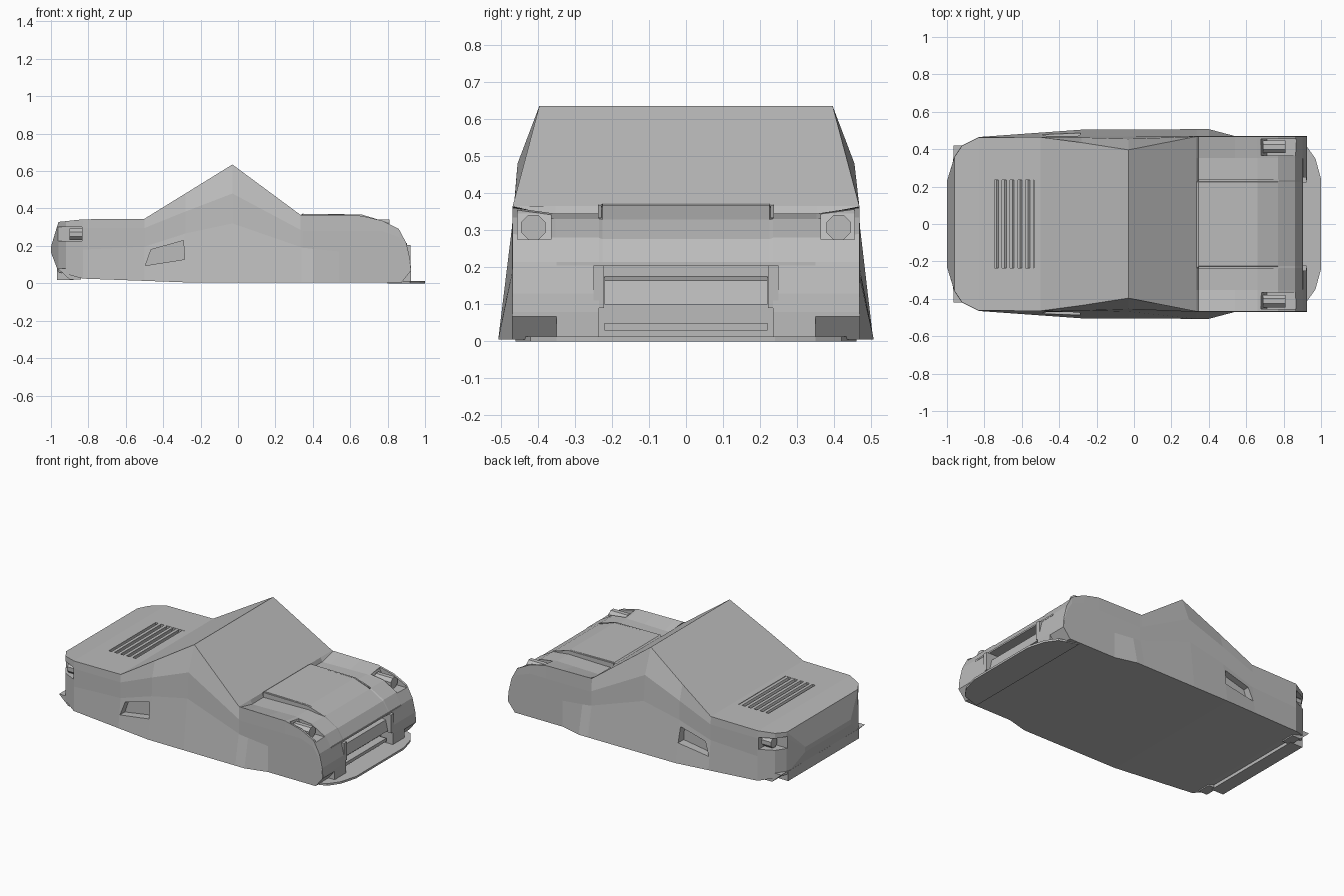
import bpy, bmesh, math
from mathutils import Vector

if "Cube" in bpy.data.objects:
    bpy.data.objects.remove(bpy.data.objects["Cube"])

paint = bpy.data.materials.new("plain grey")
paint.diffuse_color = (0.5, 0.5, 0.5, 1)
paint.use_nodes = True
paint.node_tree.nodes["Principled BSDF"].inputs["Base Color"].default_value = paint.diffuse_color


def make(name, verts, faces):
    me = bpy.data.meshes.new(name)
    me.from_pydata([Vector(v) for v in verts], [], faces)
    bm = bmesh.new()
    bm.from_mesh(me)
    bmesh.ops.recalc_face_normals(bm, faces=bm.faces)
    bm.to_mesh(me)
    bm.free()
    me.materials.append(paint)
    ob = bpy.data.objects.new(name, me)
    bpy.context.collection.objects.link(ob)
    return ob


def loft(name, rings):
    n = len(rings[0])
    faces = [tuple(range(n)), tuple(range((len(rings) - 1) * n, len(rings) * n))]
    for k in range(len(rings) - 1):
        for i in range(n):
            j = (i + 1) % n
            faces.append((k * n + i, k * n + j, k * n + n + j, k * n + n + i))
    return make(name, [v for r in rings for v in r], faces)


def prism_y(name, pts, y0, y1):
    return loft(name, [[(x, y, z) for x, z in pts] for y in (y0, y1)])


def box(name, x0, x1, y0, y1, z0, z1):
    return prism_y(name, [(x0, z0), (x1, z0), (x1, z1), (x0, z1)], y0, y1)


def rod(name, x0, x1, y, z, r, n=8):
    ring = [(r * math.cos(math.tau * (i + .5) / n), r * math.sin(math.tau * (i + .5) / n))
            for i in range(n)]
    return loft(name, [[(x, y + a, z + b) for a, b in ring] for x in (x0, x1)])


def at(curve, x):
    # straight-line interpolation along a profile
    for (a, u), (b, v) in zip(curve, curve[1:]):
        if x <= b:
            return u + (v - u) * max(0, x - a) / (b - a)
    return curve[-1][1]


# body profiles along x
TOP = [(-1, .195), (-.96, .328), (-.83, .342), (-.5, .345), (-.03, .635), (.335, .365),
       (.66, .361), (.77, .335), (.86, .29), (.9, .215), (.92, .13), (.925, .08)]
BOTTOM = [(-1, .165), (-.96, .06), (-.83, .025), (-.28, .005)]
PLAN = [(-1, .23), (-.96, .36), (-.92, .42), (-.83, .465), (.345, .47)]
FLARE = [(-.83, 0), (-.28, .037), (.4, .037), (.54, 0)]
BELT = [(-.5, .3), (-.03, .48), (.345, .28)]
CREASE = [(-.83, .18), (-.03, .32), (.345, .19), (.54, .17)]
DIP = [(.335, 0), (.345, .026), (.66, .016), (.77, .004), (.86, .01), (.9, 0)]


def section(x):
    top, low, w, dip = at(TOP, x), at(BOTTOM, x), at(PLAN, x), at(DIP, x)
    belt = min(at(BELT, x), low + (top - low) * .85)
    crease = min(at(CREASE, x), low + (top - low) * .55)
    edge = w - max(0, top - .365) * .26
    hood = top + .007 if .34 < x < .7 else top - dip * 1.4
    half = [(w + at(FLARE, x), low), (w, crease), (w - max(0, belt - .33) * .09, belt),
            (edge - .002, top), (edge * .75, top - dip), (edge * .5, top - dip),
            (edge * .48, hood)]
    return ([(x, y, z) for y, z in half] + [(x, 0, hood)]
            + [(x, -y, z) for y, z in reversed(half)])


stations = sorted({x for c in (TOP, BOTTOM, PLAN, FLARE, DIP) for x, _ in c})
body = loft("body", [section(x) for x in stations])

# openings cut into the body
cutters = [
    box("grille_cut", .84, 1.1, -.235, .235, .012, .205),
    box("engine_vent_cut", -.745, -.535, -.235, .235, .315, .4)]
for s in (-1, 1):
    cutters.append(box("tail_notch", -1.1, -.835, s * .355, s * .6, .225, .3))
    cutters.append(prism_y("chin_cut", [(.855, -.02), (1, -.02), (1, .16)], s * .35, s * .6))
    cutters.append(prism_y("side_intake_cut", [(-.495, .095), (-.285, .128),
                   (-.292, .228), (-.465, .18)], s * .43, s * .6))
    cutters.append(prism_y("lamp_pocket", [(.68, .345), (.71, .275), (1, .275), (1, .5), (.68, .5)],
                           s * .365, s * .455))
for c in cutters:
    c.hide_render = True
    m = body.modifiers.new("cut", 'BOOLEAN')
    m.operation = 'DIFFERENCE'
    m.solver = 'EXACT'
    m.object = c
dg = bpy.context.evaluated_depsgraph_get()
cut_mesh = bpy.data.meshes.new_from_object(body.evaluated_get(dg))
body.modifiers.clear()
body.data = cut_mesh
for c in cutters:
    bpy.data.objects.remove(c)

# grille: bar, tray and ledge
prism_y("grille_bar", [(.84, .10), (.90, .10), (.885, .165), (.84, .175)], -.22, .22)
box("grille_tray", .84, .89, -.22, .22, .03, .05)
box("grille_ledge", .84, .904, -.35, .35, .205, .215)

# front splitter, mirrored outline
side = [(.80, .46), (.92, .42), (.97, .35), (1.0, .24)]
outline = side + [(x, -y) for x, y in reversed(side)]
loft("splitter", [[(x, y, z) for x, y in outline] for z in (0, .013)])

# engine vent slats
for i in range(5):
    x = -.735 + i * .042
    prism_y("vent_slat", [(x, .314), (x + .02, .314), (x + .03, .343), (x + .01, .343)], -.235, .235)

# rear bumper
box("rear_bumper", -.968, -.88, -.355, .355, .018, .08)

for s in (-1, 1):
    # grille post, bumper corner, lamps and hood strake
    box("grille_post", .84, .922, s * .222, s * .25, .09, .205)
    prism_y("bumper_corner", [(-.965, .08), (-.90, .02), (-.84, .02), (-.84, .08)], s * .33, s * .42)
    rod("tail_lamp", -.90, -.83, s * .40, .262, .034)
    rod("head_lamp", .69, .81, s * .412, .308, .036)
    prism_y("hood_strake", [(.345, .34), (.345, .370), (.66, .368), (.775, .333), (.66, .34)],
            s * .228, s * .238)
